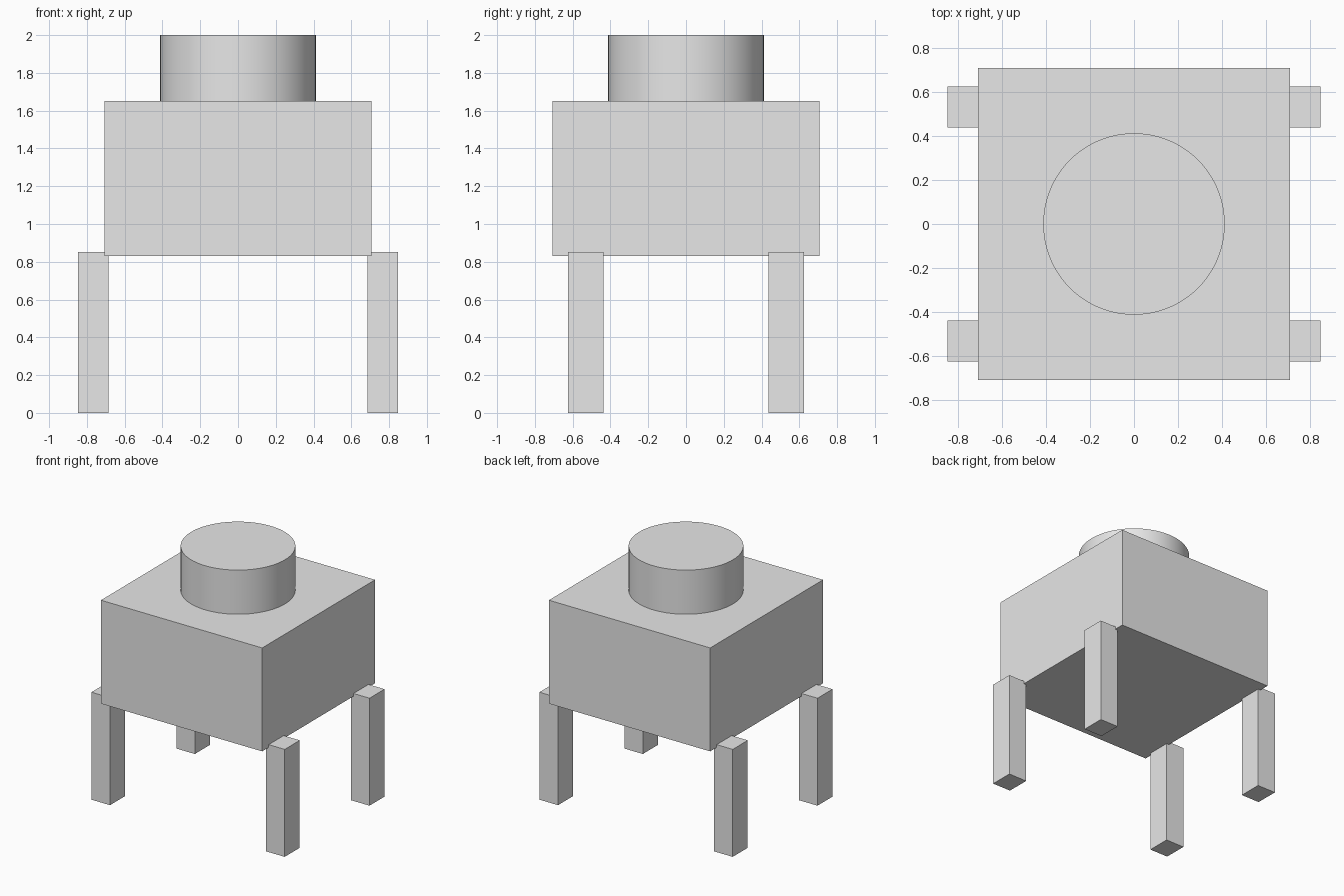
import bpy
import math

default = bpy.data.objects.get("Cube")
if default:
    bpy.data.objects.remove(default, do_unlink=True)

# Single plain colour
grey = bpy.data.materials.new("light_grey")
grey.use_nodes = True
colour = (0.8, 0.8, 0.8, 1)
grey.diffuse_color = colour
grey.node_tree.nodes["Principled BSDF"].inputs["Base Color"].default_value = colour


def box(name, size, centre):
    bpy.ops.mesh.primitive_cube_add(size=1, location=centre)
    obj = bpy.context.object
    obj.name = name
    obj.scale = size
    bpy.ops.object.transform_apply(location=False, rotation=False, scale=True)
    obj.data.materials.append(grey)
    return obj


# Square housing
box("body", (1.414, 1.414, 0.82), (0, 0, 1.24))

# Round push button on top
bpy.ops.mesh.primitive_cylinder_add(vertices=96, radius=0.412, depth=0.35,
                                    location=(0, 0, 1.825))
button = bpy.context.object
button.name = "button"
button.data.materials.append(grey)
bpy.ops.object.shade_smooth_by_angle(angle=math.radians(30))

# Four legs overlapping the lower side edges of the housing
for side, x in (("left", 1), ("right", -1)):
    for end, y in (("front", -1), ("back", 1)):
        box(f"{end}_{side}_leg", (0.163, 0.188, 0.852),
            (x * 0.766, y * 0.531, 0.426))
